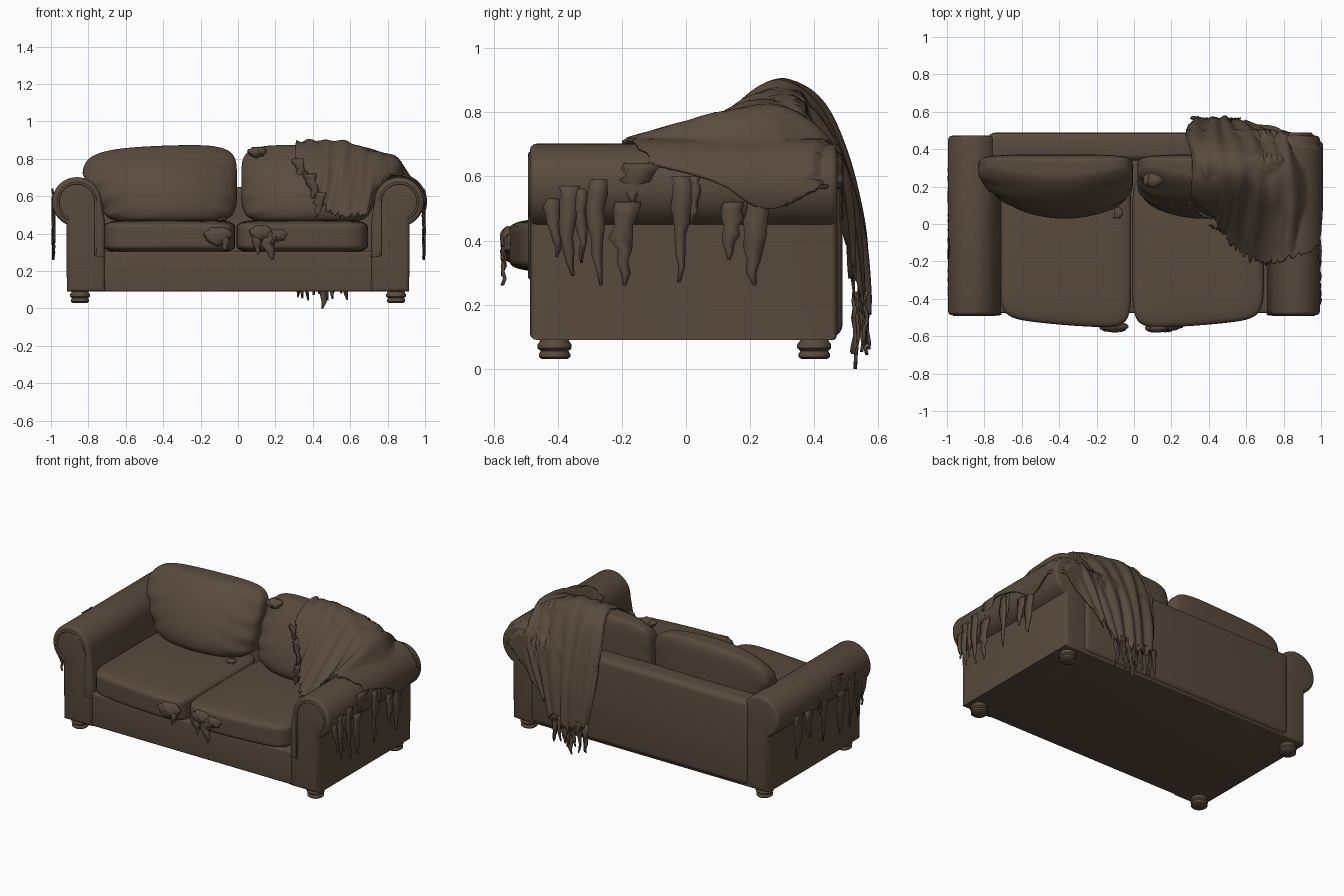
import bpy, bmesh, math, random
from mathutils import Vector

if "Cube" in bpy.data.objects:
    bpy.data.objects.remove(bpy.data.objects["Cube"])
random.seed(4)

leather = bpy.data.materials.new("worn brown")
leather.diffuse_color = (0.100, 0.070, 0.047, 1)
leather.use_nodes = True
leather.node_tree.nodes["Principled BSDF"].inputs["Base Color"].default_value = leather.diffuse_color


def finish(name, bm, angle=40):
    bmesh.ops.recalc_face_normals(bm, faces=bm.faces)
    me = bpy.data.meshes.new(name)
    bm.to_mesh(me)
    bm.free()
    me.materials.append(leather)
    me.shade_smooth()
    me.set_sharp_from_angle(angle=math.radians(angle))
    ob = bpy.data.objects.new(name, me)
    bpy.context.collection.objects.link(ob)
    return ob


def box(name, lo, hi, bevel):
    bm = bmesh.new()
    bmesh.ops.create_cube(bm, size=1)
    for v in bm.verts:
        v.co = [l + (h - l) * (c + 0.5) for l, h, c in zip(lo, hi, v.co)]
    bmesh.ops.bevel(bm, geom=bm.edges[:], offset=bevel, segments=4, profile=0.5, affect='EDGES')
    return finish(name, bm)


def cushion(name, shape, n=7, cuts=23):
    """Rounded cube in -1..1, reshaped by a function."""
    bm = bmesh.new()
    bmesh.ops.create_cube(bm, size=2)
    bmesh.ops.subdivide_edges(bm, edges=bm.edges[:], cuts=cuts, use_grid_fill=True)
    for v in bm.verts:
        k = sum(abs(c) ** n for c in v.co) ** (1 / n)
        v.co = shape(*(v.co / k))
    return finish(name, bm, 70)


def tube(name, pts, r):
    cu = bpy.data.curves.new(name, 'CURVE')
    cu.dimensions = '3D'
    cu.bevel_depth, cu.bevel_resolution = r, 2
    sp = cu.splines.new('POLY')
    sp.points.add(len(pts) - 1)
    for p, q in zip(sp.points, pts):
        p.co = (*q, 1)
    cu.materials.append(leather)
    bpy.context.collection.objects.link(bpy.data.objects.new(name, cu))


# Base and back frame
base = box("base", (-0.90, -0.475, 0.09), (0.90, 0.47, 0.305), 0.012)
back = box("back_frame", (-0.78, 0.34, 0.10), (0.78, 0.488, 0.65), 0.035)

# Rolled arms with a piped front panel
arms = []
for s, side in ((-1, "left"), (1, "right")):
    arc = [math.radians(-65 + 245 * i / 28) for i in range(29)]
    prof = [(0.71, 0.09), (0.915, 0.09)]
    prof += [(0.862 + 0.132 * math.cos(a), 0.57 + 0.132 * math.sin(a)) for a in arc]
    prof += [(0.712, 0.47)]
    bm = bmesh.new()
    f = bm.faces.new([bm.verts.new((s * x, -0.487, z)) for x, z in prof])
    ext = bmesh.ops.extrude_face_region(bm, geom=[f], use_keep_orig=True)
    for v in ext["geom"]:
        if isinstance(v, bmesh.types.BMVert):
            v.co.y = 0.472
    rim = [e for e in bm.edges if abs(e.verts[0].co.y - e.verts[1].co.y) < 0.01]
    bmesh.ops.bevel(bm, geom=rim, offset=0.02, segments=3, profile=0.5, affect='EDGES')
    arms.append(finish(side + "_arm", bm))
    path = [(s * (0.862 + 0.1 * math.cos(a)), -0.486, 0.57 + 0.1 * math.sin(a)) for a in arc]
    path += [(s * 0.762, -0.486, 0.285), (s * 0.71, -0.48, 0.28)]
    tube(side + "_arm_piping", path, 0.007)

    # Bun feet
    for y, end in ((-0.41, "front"), (0.40, "back")):
        bm = bmesh.new()
        rings = [(0.001, 0.03), (0.04, 0.03), (0.049, 0.037), (0.049, 0.046), (0.043, 0.055),
                 (0.053, 0.064), (0.053, 0.076), (0.045, 0.086), (0.045, 0.1)]
        vs = [bm.verts.new((s * 0.845 + r, y, z)) for r, z in rings]
        es = [bm.edges.new(p) for p in zip(vs, vs[1:])]
        bmesh.ops.spin(bm, geom=vs + es, cent=(s * 0.845, y, 0), axis=(0, 0, 1),
                       angle=math.tau, steps=24)
        bmesh.ops.remove_doubles(bm, verts=bm.verts, dist=0.0005)
        finish(end + "_" + side + "_foot", bm)

# Seat and back cushions
soft = []
for s, side in ((-1, "left"), (1, "right")):
    def seat(a, b, c):
        x = s * 0.355 + 0.352 * a - 0.012
        y = -0.115 + 0.385 * b - max(0, -b) * 0.055 * (1 - (x / 0.71) ** 2)
        z = 0.385 + 0.08 * c + 0.012 * c * (1 - a ** 4) * (1 - b * b)
        return x, y, z

    def rest(a, b, c):
        h, t = (c + 1) / 2, (s * a + 1) / 2
        out = 0.72 + 0.10 * min(1, max(0, h - 0.2) * 2)
        x = s * (0.006 + s * 0.012 + (out - 0.006 - s * 0.012) * t) - (0.012 if s < 0 else 0)
        front = 0.02 + 0.20 * h ** 2.2 + 0.10 * a * a
        front += 0.010 * abs(a) ** 3 * math.sin(26 * h + 9 * abs(a))
        y = front + (0.372 - front) * (b + 1) / 2
        z = 0.455 + h * (0.42 - 0.045 * t ** 3)
        return x, y, z
    soft.append(cushion(side + "_seat_cushion", seat, 8))
    soft.append(cushion(side + "_back_cushion", rest, 5))

# Draped throw: six cross-sections, front edge over the ridge to the back hem
sections = [
    [(.31, .17, .78), (.31, .27, .875), (.31, .37, .875), (.28, .47, .70), (.29, .53, .42), (.33, .555, .19)],
    [(.42, .03, .62), (.43, .16, .81), (.43, .30, .895), (.41, .44, .80), (.42, .545, .45), (.43, .57, .15)],
    [(.50, -.10, .49), (.55, .08, .72), (.58, .27, .885), (.57, .42, .79), (.54, .53, .50), (.52, .56, .15)],
    [(.66, -.22, .49), (.70, .02, .70), (.72, .20, .83), (.73, .37, .79), (.69, .50, .55), (.60, .54, .20)],
    [(.81, -.20, .71), (.84, -.02, .75), (.86, .15, .785), (.86, .32, .77), (.82, .48, .62), (.68, .51, .30)],
    [(.98, -.13, .64), (.99, .00, .61), (.99, .12, .57), (.985, .25, .50), (.97, .40, .55), (.93, .48, .58)]]


def spline(pts, t):
    t = max(0, min(1, t)) * (len(pts) - 1)
    i = min(int(t), len(pts) - 2)
    f = t - i
    p = [Vector(pts[max(0, min(len(pts) - 1, i + k))]) for k in (-1, 0, 1, 2)]
    return 0.5 * (2 * p[1] + (p[2] - p[0]) * f + (2 * p[0] - 5 * p[1] + 4 * p[2] - p[3]) * f * f
                  + (3 * p[1] - p[0] - 3 * p[2] + p[3]) * f ** 3)


N = 72
bm = bmesh.new()
grid = []
for i in range(N + 1):
    u = i / N
    v0, v1 = random.uniform(0, 0.05), random.uniform(0.94, 1)
    col = []
    for j in range(N + 1):
        v = v0 + (v1 - v0) * j / N
        col.append(bm.verts.new(spline([spline(sec, v) for sec in sections], u)))
    grid.append(col)
for i in range(N):
    for j in range(N):
        bm.faces.new((grid[i][j], grid[i + 1][j], grid[i + 1][j + 1], grid[i][j + 1]))
bm.normal_update()
normals = [[v.normal.copy() for v in col] for col in grid]
for i, col in enumerate(grid):
    for j, v in enumerate(col):
        u, w = i / N, j / N
        fold = math.sin(48 * u + 5 * w) + 0.6 * math.sin(27 * u - 8 * w + 1)
        v.co += normals[i][j] * fold * 0.008 * min(1, 4 * abs(w - 0.5) + 0.2)
        v.co.x = min(v.co.x, 0.99)
throw = finish("throw", bm, 70)
for target in [back, arms[1], soft[2], soft[3]]:
    m = throw.modifiers.new("rest on " + target.name, 'SHRINKWRAP')
    m.target, m.wrap_mode, m.offset = target, 'OUTSIDE', 0.012
m = throw.modifiers.new("thickness", 'SOLIDIFY')
m.thickness, m.offset = 0.010, 0


# Torn hanging strips
def strip(bm, top, across, width, length):
    across = Vector(across)
    out = across.cross(Vector((0, 0, 1)))
    rows, drift = [], 0
    for k in range(8):
        t = k / 7
        w = width * (0.5 * (1 - t ** 2) + 0.06) * random.uniform(0.75, 1.2)
        drift += random.uniform(-0.2, 0.2) * width
        mid = Vector(top) + across * drift + out * random.uniform(-0.006, 0.006) - Vector((0, 0, t * length))
        rows.append([bm.verts.new(mid + across * w * q + out * 0.006 * (q == 0)) for q in (-1, 0, 1)])
    for a, b in zip(rows, rows[1:]):
        for q in (0, 1):
            bm.faces.new((a[q], a[q + 1], b[q + 1], b[q]))


def strips(name, items):
    bm = bmesh.new()
    for it in items:
        strip(bm, *it)
    ob = finish(name, bm, 60)
    m = ob.modifiers.new("thickness", 'SOLIDIFY')
    m.thickness, m.offset = 0.006, 0


arm_tears = [(-.42, .04, .53, .35), (-.36, .05, .57, .29), (-.33, .035, .56, .33), (-.28, .05, .59, .26),
             (-.19, .07, .52, .26), (-.12, .09, .64, .52), (-.01, .05, .60, .27), (.03, .03, .60, .45),
             (.15, .06, .52, .34), (.24, .07, .54, .26)]
for s, side in ((-1, "left"), (1, "right")):
    strips(side + "_arm_tears", [((s * (0.99 if z > 0.51 else 0.975), y, z), (0, 1, 0), w, z - low)
                                 for y, w, z, low in arm_tears])
hem = [((0.32 + 0.026 * k, 0.555 + random.uniform(-0.03, 0.015), 0.24), (1, 0, 0),
        random.uniform(0.03, 0.05), random.uniform(0.13, 0.20)) for k in range(11)]
hem.append(((0.46, 0.53, 0.22), (1, 0, 0), 0.05, 0.22))
strips("throw_fringe", hem)
edge = [((0.33, 0.10, 0.80), (0.9, -0.4, 0), 0.06, 0.13), ((0.38, 0.05, 0.72), (0.9, -0.4, 0), 0.06, 0.14),
        ((0.44, -0.02, 0.62), (0.9, -0.4, 0), 0.06, 0.13)]
strips("throw_front_tears", edge)
strips("seat_tears", [((x, -0.565, z), (1, 0, 0), w, z - low) for x, w, z, low in
                      ((0.10, .05, .40, .29), (0.15, .07, .41, .26), (0.20, .04, .40, .34), (-.07, .04, .38, .31))])

# Stuffing spilling from the seat front, and small scuffs
for name, c, r in (("left_stuffing", (-.11, -.548, .385), (.075, .03, .05)),
                   ("right_stuffing", (.12, -.555, .405), (.06, .025, .04)),
                   ("right_stuffing_side", (.20, -.543, .39), (.06, .025, .035)),
                   ("back_cushion_scuff", (.10, .235, .835), (.05, .04, .03)),
                   ("seat_scuff", (-.09, .06, .476), (.03, .03, .012))):
    bm = bmesh.new()
    bmesh.ops.create_icosphere(bm, subdivisions=3, radius=1)
    for v in bm.verts:
        k = 1 + 0.10 * math.sin(7 * v.co.x + 5 * v.co.z) + random.uniform(-0.04, 0.04)
        v.co = [q + d * p * k for q, d, p in zip(c, r, v.co)]
    finish(name, bm)
